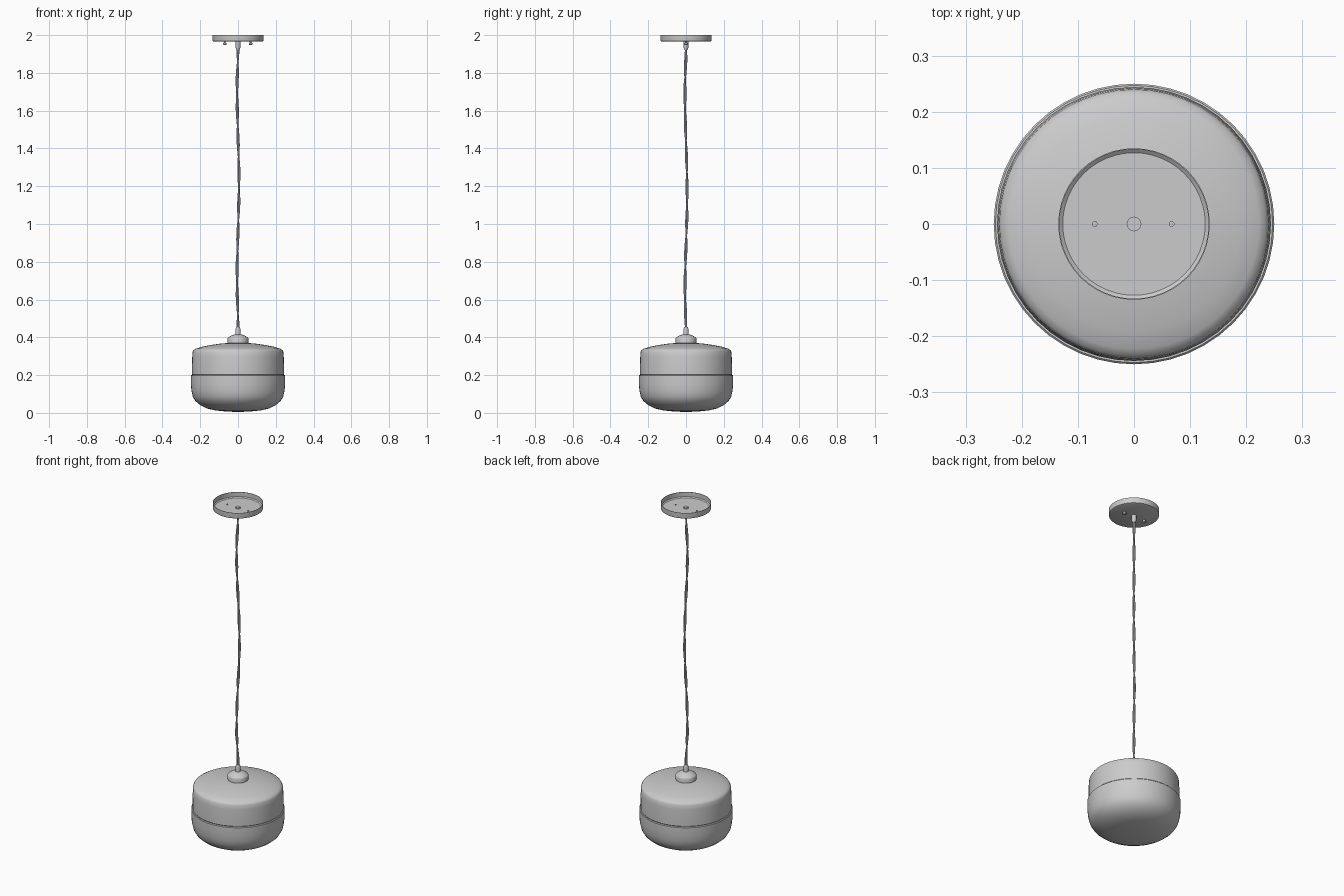
import bpy
import bmesh
import math
from mathutils import Vector

cube = bpy.data.objects.get("Cube")
if cube:
    bpy.data.objects.remove(cube, do_unlink=True)

grey = bpy.data.materials.new("plain grey")
grey.use_nodes = True
colour = (0.6, 0.6, 0.6, 1)
grey.diffuse_color = colour
grey.node_tree.nodes["Principled BSDF"].inputs["Base Color"].default_value = colour


def finish(name, bm, angle=35):
    """Turn a bmesh into a smooth-shaded grey object."""
    bmesh.ops.remove_doubles(bm, verts=bm.verts, dist=0.00005)
    bmesh.ops.recalc_face_normals(bm, faces=bm.faces)
    mesh = bpy.data.meshes.new(name)
    bm.to_mesh(mesh)
    bm.free()
    mesh.materials.append(grey)
    obj = bpy.data.objects.new(name, mesh)
    bpy.context.collection.objects.link(obj)
    bpy.ops.object.select_all(action='DESELECT')
    obj.select_set(True)
    bpy.context.view_layer.objects.active = obj
    bpy.ops.object.shade_smooth_by_angle(angle=math.radians(angle))
    return obj


def lathe(name, profile, x=0, steps=48):
    """Spin a profile of (radius, height) points about the z axis."""
    bm = bmesh.new()
    verts = [bm.verts.new((r, 0, z)) for r, z in profile]
    edges = [bm.edges.new(pair) for pair in zip(verts, verts[1:])]
    bmesh.ops.spin(bm, geom=verts + edges, cent=(0, 0, 0), axis=(0, 0, 1),
                   angle=math.tau, steps=steps, use_merge=True)
    bmesh.ops.translate(bm, verts=bm.verts, vec=(x, 0, 0))
    return finish(name, bm)


def tube(name, path, radius, sides=8):
    """Sweep a round section along a mostly vertical path."""
    bm = bmesh.new()
    rings = []
    for p in path:
        rings.append([bm.verts.new(p + Vector((radius * math.cos(math.tau * i / sides),
                                               radius * math.sin(math.tau * i / sides), 0)))
                      for i in range(sides)])
    for a, b in zip(rings, rings[1:]):
        for i in range(sides):
            j = (i + 1) % sides
            bm.faces.new((a[i], a[j], b[j], b[i]))
    bm.faces.new(rings[0])
    bm.faces.new(rings[-1])
    return finish(name, bm, 60)


# Rounded lower bowl with a thin rim
lathe("lower_diffuser", [
    (0, 0.005), (0.06, 0.007), (0.12, 0.013), (0.165, 0.023), (0.2, 0.041),
    (0.225, 0.062), (0.239, 0.085), (0.246, 0.115), (0.25, 0.155),
    (0.25, 0.197), (0.247, 0.2), (0.238, 0.2)])

# Upper shade with domed top
lathe("upper_shade", [
    (0.238, 0.195), (0.244, 0.203), (0.244, 0.25), (0.242, 0.3), (0.24, 0.324),
    (0.235, 0.333), (0.223, 0.34), (0.19, 0.35), (0.14, 0.36),
    (0.09, 0.367), (0.05, 0.37), (0, 0.37)])

# Cap and cable grip above the shade
lathe("shade_cap", [
    (0, 0.366), (0.055, 0.366), (0.056, 0.394), (0.053, 0.399),
    (0.03, 0.412), (0.014, 0.416), (0, 0.416)])
lathe("lower_cable_grip", [
    (0, 0.41), (0.013, 0.41), (0.013, 0.445), (0.009, 0.455), (0, 0.455)], steps=24)

# Hollow ceiling cup, open at the top
lathe("ceiling_canopy", [
    (0, 1.965), (0.128, 1.965), (0.134, 1.968), (0.135, 1.972), (0.135, 2.0),
    (0.133, 2.0), (0.133, 1.973), (0.127, 1.968), (0, 1.968)])
lathe("upper_cable_grip", [
    (0, 1.975), (0.013, 1.975), (0.013, 1.935), (0.009, 1.922), (0, 1.922)], steps=24)

# Pair of canopy screws
for side, x in (("left", 0.067), ("right", -0.07)):
    lathe(side + "_canopy_screw", [
        (0, 1.972), (0.005, 1.972), (0.005, 1.96), (0.01, 1.958),
        (0.01, 1.951), (0.006, 1.947), (0, 1.947)], x=x, steps=16)

# Two loosely twisted cable strands that wander slightly
bottom, top, count = 0.44, 1.94, 120
for k in range(2):
    path = []
    for n in range(count + 1):
        t = n / count
        fade = min(1, 8 * t, 8 * (1 - t))
        turn = math.tau * 4.5 * t + math.pi * k
        x = 0.005 * fade * math.sin(math.tau * 1.5 * t + math.pi * 0.95)
        y = -0.006 * fade * math.sin(math.tau * 1.4 * t + 0.5)
        path.append(Vector((x + 0.004 * math.cos(turn),
                            y + 0.004 * math.sin(turn),
                            bottom + (top - bottom) * t)))
    tube(("first", "second")[k] + "_cable_strand", path, 0.0042)
